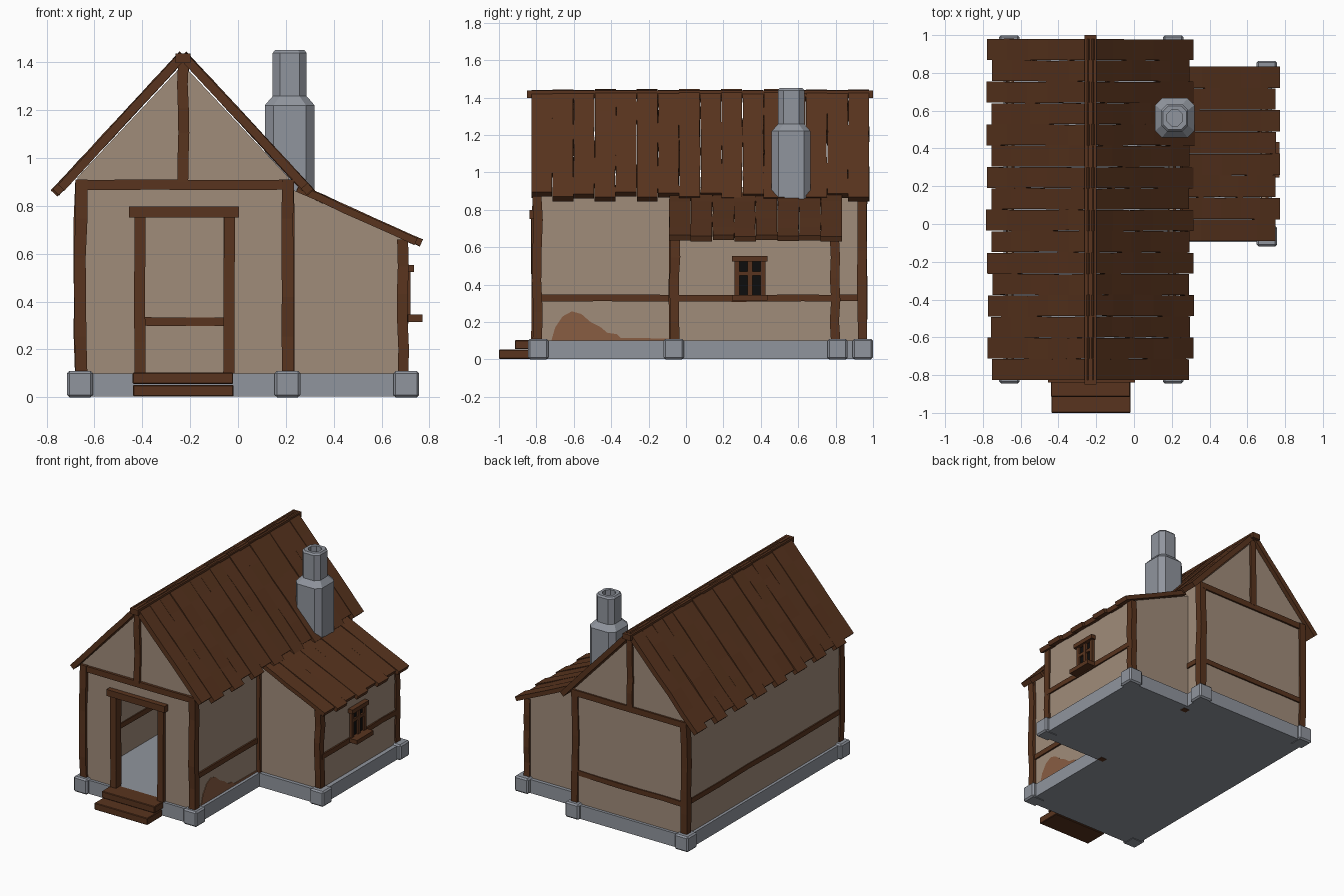
import bpy, bmesh, random
from mathutils import Vector

random.seed(4)


def material(name, rgb):
    m = bpy.data.materials.new(name)
    m.diffuse_color = (*rgb, 1)
    return m


WOOD = material("wood", (0.098, 0.034, 0.013))
PLASTER = material("plaster", (0.352, 0.262, 0.195))
STONE = material("stone", (0.28, 0.30, 0.34))
CLAY = material("clay", (0.25, 0.11, 0.055))
DARK = material("dark", (0.004, 0.004, 0.004))


def finish(name, bm, mat, bevel=0):
    bmesh.ops.recalc_face_normals(bm, faces=bm.faces)
    me = bpy.data.meshes.new(name)
    bm.to_mesh(me)
    bm.free()
    me.materials.append(mat)
    ob = bpy.data.objects.new(name, me)
    bpy.context.collection.objects.link(ob)
    if bevel:
        mod = ob.modifiers.new("bevel", "BEVEL")
        mod.width, mod.segments = bevel, 1
    return ob


def loft(bm, rings):
    rows = [[bm.verts.new(p) for p in r] for r in rings]
    n = len(rows[0])
    for a, b in zip(rows, rows[1:]):
        for i in range(n):
            bm.faces.new((a[i], a[(i + 1) % n], b[(i + 1) % n], b[i]))
    bm.faces.new(rows[0])
    bm.faces.new(rows[-1])


def beam(name, p0, p1, w, d, wobble=0.0, mat=WOOD, bevel=0):
    """Bar from p0 to p1; w is its size along y (x for bars along y), d the other."""
    p0, p1 = Vector(p0), Vector(p1)
    t = (p1 - p0).normalized()
    u = Vector((1, 0, 0)) if abs(t.y) > 0.9 else Vector((0, 1, 0))
    v = t.cross(u)
    steps = 5 if wobble else 1
    rings = []
    for i in range(steps + 1):
        c = p0.lerp(p1, i / steps)
        c += u * random.uniform(-wobble, wobble) + v * random.uniform(-wobble, wobble)
        k = 1 + random.uniform(-wobble, wobble) * 6
        rings.append([c + u * a * w * k / 2 + v * b * d * k / 2
                      for a, b in ((-1, -1), (1, -1), (1, 1), (-1, 1))])
    bm = bmesh.new()
    loft(bm, rings)
    return finish(name, bm, mat, bevel)


def box(name, x0, x1, y0, y1, z0, z1, mat=WOOD, bevel=0):
    cx, cy = (x0 + x1) / 2, (y0 + y1) / 2
    return beam(name, (cx, cy, z0), (cx, cy, z1), y1 - y0, x1 - x0, 0, mat, bevel)


def prism(name, pts, axis, lo, hi, mat):
    place = {"x": lambda a, b, c: (c, a, b), "y": lambda a, b, c: (a, c, b),
             "z": lambda a, b, c: (a, b, c)}[axis]
    bm = bmesh.new()
    loft(bm, [[place(a, b, c) for a, b in pts] for c in (lo, hi)])
    return finish(name, bm, mat)


# Stone foundation with corner blocks
prism("foundation", [(-0.69, -0.82), (0.235, -0.82), (0.235, -0.095), (0.73, -0.095),
                     (0.73, 0.835), (0.235, 0.835), (0.235, 0.975), (-0.69, 0.975)],
      "z", 0.003, 0.1, STONE)
for x, y in ((-0.66, -0.79), (0.207, -0.79), (-0.66, 0.945), (0.207, 0.945),
             (0.703, -0.065), (0.703, 0.81)):
    box("corner_block", x - 0.054, x + 0.054, y - 0.054, y + 0.054, 0, 0.11, STONE, 0.01)

# Plaster walls of the main house, front one with the door opening
MID, TOP = -0.23, 1.39
gable = [(0.21, 0.1), (0.21, 0.92), (MID, TOP), (-0.67, 0.92), (-0.67, 0.1)]
door = [(-0.39, 0.1), (-0.39, 0.755), (-0.06, 0.755), (-0.06, 0.1)]
prism("front_wall", door + gable, "y", -0.80, -0.775, PLASTER)
prism("back_wall", gable, "y", 0.93, 0.955, PLASTER)
box("left_wall", -0.67, -0.645, -0.79, 0.945, 0.1, 0.92, PLASTER)
box("right_wall", 0.185, 0.21, -0.79, 0.945, 0.1, 0.92, PLASTER)

# Lean-to walls
side = [(0.2, 0.1), (0.70, 0.1), (0.70, 0.655), (0.2, 0.88)]
prism("annex_front_wall", side, "y", -0.07, -0.045, PLASTER)
prism("annex_back_wall", side, "y", 0.785, 0.81, PLASTER)
box("annex_side_wall", 0.675, 0.70, -0.06, 0.80, 0.1, 0.66, PLASTER)

# Worn patch low on the right wall
prism("worn_patch", [(-0.72, 0.1), (-0.70, 0.17), (-0.66, 0.23), (-0.61, 0.257), (-0.56, 0.243),
                     (-0.51, 0.2), (-0.46, 0.175), (-0.42, 0.142), (-0.37, 0.135),
                     (-0.35, 0.115), (-0.09, 0.112), (-0.09, 0.1)], "x", 0.2, 0.214, CLAY)

# Corner posts
for x in (-0.657, 0.205):
    for y in (-0.795, 0.943):
        beam("corner_post", (x, y, 0.09), (x, y, 0.91), 0.05, 0.05, 0.005)
for y in (-0.06, 0.797):
    beam("annex_post", (0.69, y, 0.09), (0.69, y, 0.66), 0.05, 0.045, 0.004)
    beam("inner_post", (0.215, y - 0.012, 0), (0.215, y - 0.012, 0.87), 0.04, 0.045, 0.003)

# Horizontal beams and gable posts
for y in (-0.795, 0.945):
    beam("gable_beam", (-0.65, y, 0.887), (0.225, y, 0.887), 0.045, 0.042, 0.002)
    beam("gable_post", (MID, y, 0.9), (MID, y, 1.41), 0.045, 0.045, 0.004)
beam("back_mid_beam", (-0.65, 0.943, 0.318), (0.2, 0.943, 0.318), 0.042, 0.036, 0.003)
beam("left_mid_beam", (-0.657, -0.79, 0.325), (-0.657, 0.94, 0.325), 0.042, 0.036, 0.003)
beam("right_mid_beam", (0.2, -0.79, 0.328), (0.2, 0.94, 0.328), 0.042, 0.036, 0.003)
beam("annex_mid_beam", (0.69, -0.06, 0.328), (0.69, 0.8, 0.328), 0.04, 0.036, 0.002)

# Door frame and steps
for x in (-0.411, -0.037):
    beam("door_jamb", (x, -0.797, 0.1), (x, -0.797, 0.76), 0.06, 0.046, 0.002)
box("door_lintel", -0.455, 0.005, -0.838, -0.77, 0.752, 0.798)
box("door_sill", -0.44, -0.02, -0.915, -0.78, 0.055, 0.103, WOOD, 0.004)
box("lower_step", -0.438, -0.018, -1.0, -0.83, 0.003, 0.052, WOOD, 0.004)

# Main roof planks, alternating long and short on both slopes
N, Y0, Y1 = 16, -0.828, 0.98
step = (Y1 - Y0) / N
for i in range(N):
    for s in (-1, 1):
        y = Y0 + (i + 0.5) * step
        reach = (0.535 if i % 2 else 0.51) + random.uniform(-0.004, 0.004)
        drop = 0.0 if i % 2 else 0.004
        beam("roof_plank", (MID, y, 1.432 - drop), (MID + s * reach, y, 1.432 - drop - 1.08 * reach),
             step - 0.002, 0.036, 0.0025)
beam("ridge_beam", (MID, -0.85, 1.417), (MID, 1.0, 1.417), 0.062, 0.04)

# Lean-to roof planks
N, Y0, Y1 = 8, -0.09, 0.835
step = (Y1 - Y0) / N
for i in range(N):
    y = Y0 + (i + 0.5) * step
    end = 0.766 if i % 2 else 0.744
    drop = 0.0 if i % 2 else 0.004
    beam("annex_roof_plank", (0.25, y, 0.878 - drop), (end, y, 0.878 - drop - 0.453 * (end - 0.25)),
         step - 0.002, 0.03, 0.002)

# Window in the lean-to
box("window_pane", 0.69, 0.706, 0.27, 0.415, 0.34, 0.53, DARK)
for y, w in ((0.273, 0.026), (0.343, 0.026), (0.411, 0.026)):
    box("window_bar", 0.69, 0.72, y - w / 2, y + w / 2, 0.335, 0.53)
box("window_crossbar", 0.69, 0.718, 0.27, 0.415, 0.448, 0.47)
box("window_lintel", 0.685, 0.735, 0.247, 0.435, 0.523, 0.553)
box("window_sill", 0.685, 0.77, 0.247, 0.435, 0.315, 0.345)


# Chimney: chamfered square sections with a hollow top
def chamfered(h, c, z, cx=0.216, cy=0.562):
    e = h - c
    return [(cx + a, cy + b, z) for a, b in ((h, -e), (h, e), (e, h), (-e, h),
                                             (-h, e), (-h, -e), (-e, -h), (e, -h))]


bm = bmesh.new()
loft(bm, [chamfered(*s) for s in ((0.104, 0.036, 0.8), (0.104, 0.036, 1.22), (0.071, 0.03, 1.258),
                                  (0.071, 0.03, 1.438), (0.062, 0.027, 1.45),
                                  (0.042, 0.024, 1.45), (0.042, 0.024, 1.36))])
finish("chimney", bm, STONE)
